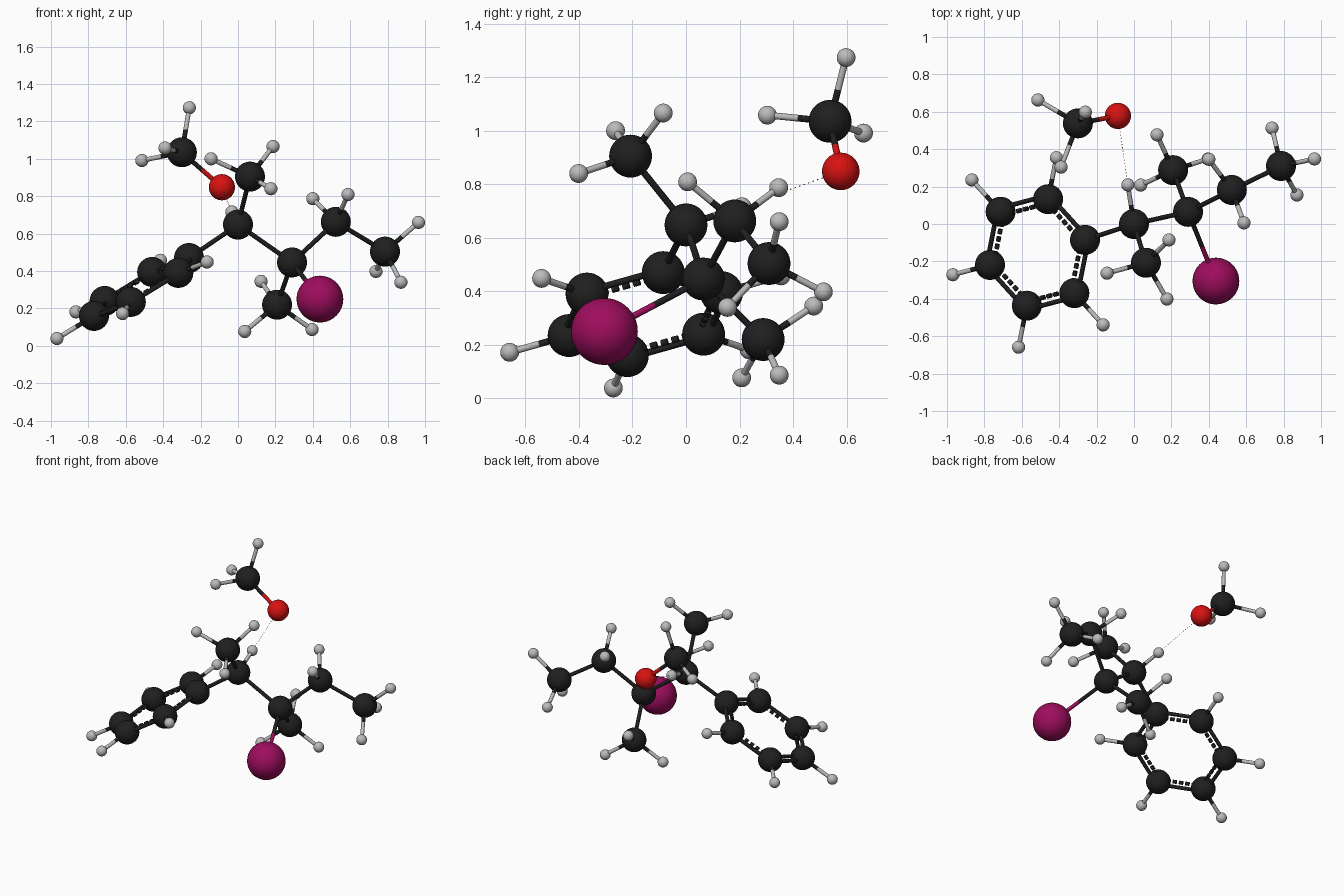
import bpy
import bmesh
import math
from mathutils import Vector, Matrix

default_cube = bpy.data.objects.get("Cube")
if default_cube:
    bpy.data.objects.remove(default_cube, do_unlink=True)


def make_material(name, rgb):
    mat = bpy.data.materials.new(name)
    mat.use_nodes = True
    colour = (*rgb, 1)
    mat.diffuse_color = colour
    mat.node_tree.nodes["Principled BSDF"].inputs["Base Color"].default_value = colour
    return mat


MATERIALS = {
    "carbon": make_material("charcoal black", (0.014, 0.014, 0.014)),
    "hydrogen": make_material("light grey", (0.5, 0.5, 0.5)),
    "oxygen": make_material("bright red", (0.68, 0.006, 0.006)),
    "iodine": make_material("deep magenta", (0.34, 0.004, 0.11)),
    "contact": make_material("pale pink", (0.75, 0.4, 0.45)),
}
RADII = {"carbon": 0.08, "hydrogen": 0.035, "oxygen": 0.07, "iodine": 0.125}
BOND_RADIUS = 0.0125


def add_object(name, mesh, location=(0, 0, 0)):
    obj = bpy.data.objects.new(name, mesh)
    obj.location = location
    bpy.context.collection.objects.link(obj)
    return obj


# One shared smooth ball per element
def ball_mesh(kind):
    bm = bmesh.new()
    bmesh.ops.create_uvsphere(bm, u_segments=40, v_segments=20, radius=RADII[kind])
    for face in bm.faces:
        face.smooth = True
    mesh = bpy.data.meshes.new(kind + "_ball")
    bm.to_mesh(mesh)
    bm.free()
    mesh.materials.append(MATERIALS[kind])
    return mesh


BALLS = {kind: ball_mesh(kind) for kind in RADII}
atoms = {}


def add_atom(name, kind, position):
    atoms[name] = (kind, Vector(position))
    add_object(name, BALLS[kind], position)


# Rods: a list of (start, end, material key) segments joined in one object
def add_rods(name, segments, radius=BOND_RADIUS, sides=20):
    bm = bmesh.new()
    kinds = []
    for start, end, kind in segments:
        if kind not in kinds:
            kinds.append(kind)
        axis = end - start
        matrix = (Matrix.Translation((start + end) / 2)
                  @ axis.to_track_quat("Z", "Y").to_matrix().to_4x4())
        before = set(bm.faces)
        bmesh.ops.create_cone(bm, cap_ends=True, segments=sides, radius1=radius,
                              radius2=radius, depth=axis.length, matrix=matrix)
        for face in set(bm.faces) - before:
            face.material_index = kinds.index(kind)
            face.smooth = len(face.verts) == 4
    mesh = bpy.data.meshes.new(name)
    bm.to_mesh(mesh)
    bm.free()
    for kind in kinds:
        mesh.materials.append(MATERIALS[kind])
    add_object(name, mesh)


# Dashes spread evenly between two points
def dashes(start, end, count, fill, kind):
    step = (end - start) / count
    return [(start + step * i, start + step * (i + fill), kind) for i in range(count)]


# Bond whose halves take the colours of the atoms they touch
def add_bond(first, second):
    (kind_a, a), (kind_b, b) = atoms[first], atoms[second]
    middle = (a + b) / 2
    add_rods(f"bond_{first}_to_{second}", [(a, middle, kind_a), (middle, b, kind_b)])


# Six-sided ring, with a hydrogen on every corner but the first
ring_centre = Vector((-0.516, -0.152, 0.315))
ring_u = Vector((0.254, 0.067, 0.155))
ring_v = Vector((-0.081, 0.29, 0.003))
corners = []
for i in range(6):
    angle = i * math.pi / 3
    spoke = ring_u * math.cos(angle) + ring_v * math.sin(angle)
    corners.append(ring_centre + spoke)
    add_atom(f"ring_carbon_{i}", "carbon", corners[i])
    if i:
        add_atom(f"ring_hydrogen_{i}", "hydrogen", ring_centre + spoke * 1.78)
        add_bond(f"ring_carbon_{i}", f"ring_hydrogen_{i}")

# Ring bonds: solid outer rod and dashed inner rod
for i in range(6):
    a, b = corners[i], corners[(i + 1) % 6]
    inward = (ring_centre - (a + b) / 2).normalized() * 0.02
    add_rods(f"ring_outer_bond_{i}", [(a - inward, b - inward, "carbon")])
    start, end = a.lerp(b, 0.17) + inward, a.lerp(b, 0.87) + inward
    add_rods(f"ring_inner_dashes_{i}", dashes(start, end, 5, 0.6, "carbon"))

# Heavy atoms of the chain and of the separate small group
add_atom("centre_carbon", "carbon", (0, 0, 0.648))
add_atom("upper_carbon", "carbon", (0.064, -0.207, 0.905))
add_atom("joint_carbon", "carbon", (0.289, 0.065, 0.446))
add_atom("large_ball", "iodine", (0.438, -0.305, 0.25))
add_atom("lower_carbon", "carbon", (0.209, 0.288, 0.22))
add_atom("arm_carbon", "carbon", (0.523, 0.182, 0.663))
add_atom("end_carbon", "carbon", (0.786, 0.31, 0.504))
add_atom("loose_carbon", "carbon", (-0.3, 0.538, 1.035))
add_atom("red_ball", "oxygen", (-0.086, 0.578, 0.848))

for pair in (("ring_carbon_0", "centre_carbon"), ("centre_carbon", "upper_carbon"),
             ("centre_carbon", "joint_carbon"), ("joint_carbon", "large_ball"),
             ("joint_carbon", "lower_carbon"), ("joint_carbon", "arm_carbon"),
             ("arm_carbon", "end_carbon"), ("loose_carbon", "red_ball")):
    add_bond(*pair)

# Hydrogens, listed by the carbon that carries them
HYDROGENS = {
    "centre_carbon": [(-0.033, 0.209, 0.716)],
    "upper_carbon": [(-0.144, -0.263, 1.0), (0.187, -0.085, 1.066), (0.176, -0.401, 0.84)],
    "lower_carbon": [(0.123, 0.477, 0.345), (0.036, 0.208, 0.077), (0.396, 0.348, 0.087)],
    "arm_carbon": [(0.4, 0.346, 0.787), (0.588, 0.006, 0.809)],
    "end_carbon": [(0.738, 0.513, 0.398), (0.871, 0.155, 0.34), (0.965, 0.348, 0.66)],
    "loose_carbon": [(-0.26, 0.598, 1.273), (-0.39, 0.304, 1.058), (-0.514, 0.663, 0.991)],
}
for carbon, positions in HYDROGENS.items():
    for i, position in enumerate(positions):
        name = carbon.replace("carbon", "hydrogen") + f"_{i}"
        add_atom(name, "hydrogen", position)
        add_bond(carbon, name)

# Thin dotted contact between the red ball and the centre hydrogen
start, end = atoms["red_ball"][1], atoms["centre_hydrogen_0"][1]
add_rods("dotted_contact", dashes(start, end, 22, 0.3, "contact"), radius=0.002, sides=8)
